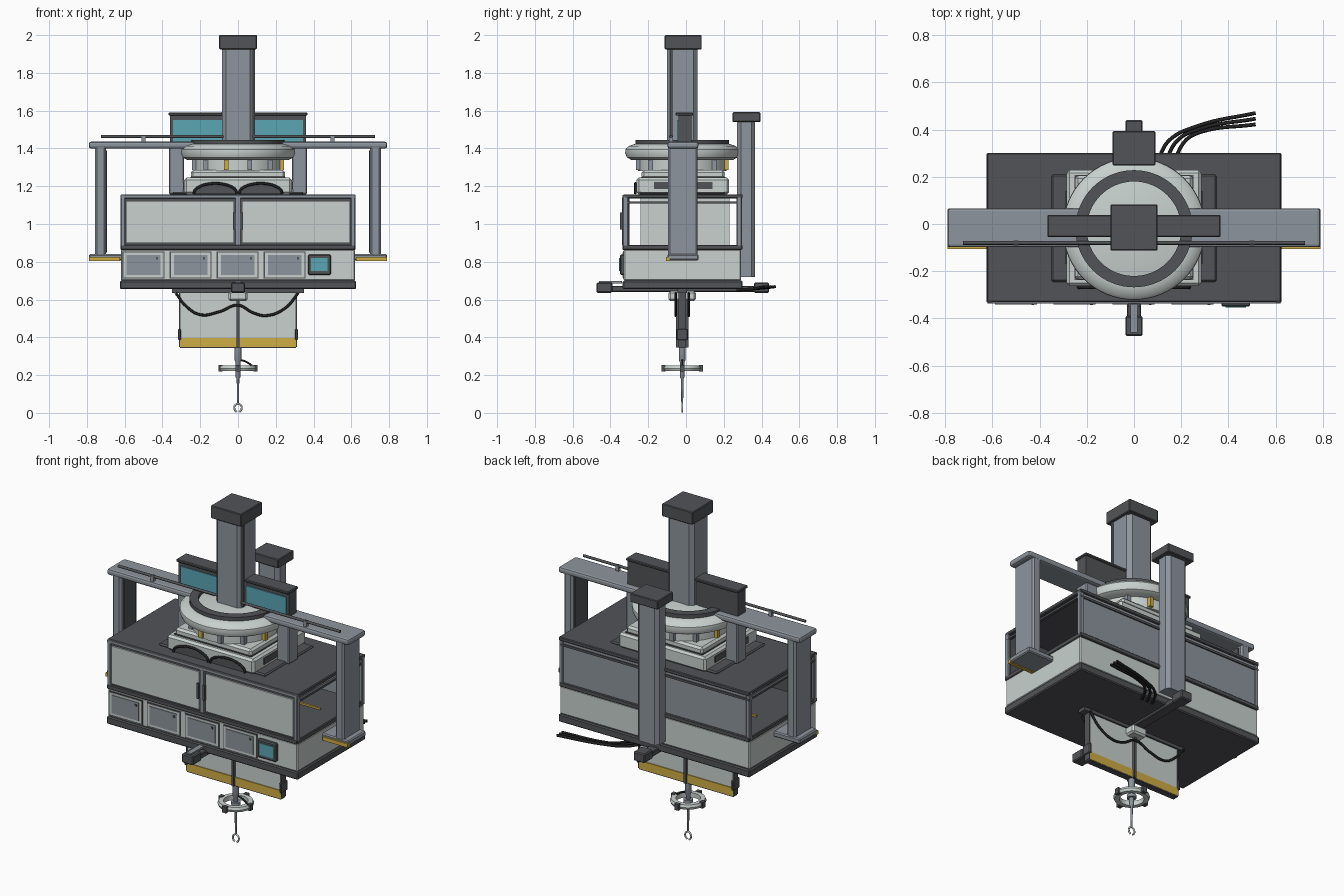
import bpy, bmesh, math
from mathutils import Vector

cube = bpy.data.objects.get("Cube")
if cube:
    bpy.data.objects.remove(cube, do_unlink=True)


def material(name, r, g, b):
    m = bpy.data.materials.new(name)
    m.use_nodes = True
    m.diffuse_color = (r, g, b, 1)
    m.node_tree.nodes["Principled BSDF"].inputs["Base Color"].default_value = (r, g, b, 1)
    return m


LIGHT = material("light grey paint", .58, .64, .62)
STEEL = material("blue grey steel", .27, .30, .34)
DARK = material("dark grey", .085, .088, .095)
BLACK = material("black rubber", .015, .015, .016)
TEAL = material("teal screen", .10, .38, .46)
YELLOW = material("safety yellow", .62, .42, .06)


def finish(name, bm, mat, smooth=False):
    bmesh.ops.recalc_face_normals(bm, faces=bm.faces)
    mesh = bpy.data.meshes.new(name)
    bm.to_mesh(mesh)
    bm.free()
    ob = bpy.data.objects.new(name, mesh)
    bpy.context.collection.objects.link(ob)
    mesh.materials.append(mat)
    if smooth:
        bpy.ops.object.select_all(action='DESELECT')
        ob.select_set(True)
        bpy.context.view_layer.objects.active = ob
        bpy.ops.object.shade_smooth_by_angle(angle=math.radians(35))
    return ob


def box(name, x, y, z, mat, bevel=0, segments=1):
    """Box from its (min, max) range on each axis."""
    bm = bmesh.new()
    bmesh.ops.create_cube(bm, size=1)
    for v in bm.verts:
        v.co = [r[0] if c < 0 else r[1] for c, r in zip(v.co, (x, y, z))]
    ob = finish(name, bm, mat)
    if bevel:
        mod = ob.modifiers.new("edges", 'BEVEL')
        mod.width, mod.segments = bevel, segments
    return ob


def post(name, x, y, z, mat, chamfer):
    """Box with chamfered upright edges."""
    bm = bmesh.new()
    bmesh.ops.create_cube(bm, size=1)
    for v in bm.verts:
        v.co = [r[0] if c < 0 else r[1] for c, r in zip(v.co, (x, y, z))]
    upright = [e for e in bm.edges if abs(e.verts[0].co.z - e.verts[1].co.z) > .01]
    bmesh.ops.bevel(bm, geom=upright, offset=chamfer, segments=1, affect='EDGES')
    return finish(name, bm, mat)


def pair(make, name, x, *args):
    """Same part on the left (+x) and right (-x)."""
    make("left_" + name, x, *args)
    make("right_" + name, (-x[1], -x[0]), *args)


def lathe(name, profile, mat, y=-.02, closed=True, steps=64):
    """Spin an (r, z) profile about the upright axis."""
    bm = bmesh.new()
    vs = [bm.verts.new((r, y, z)) for r, z in profile]
    edges = [bm.edges.new(p) for p in zip(vs, vs[1:])]
    if closed:
        edges.append(bm.edges.new((vs[-1], vs[0])))
    bmesh.ops.spin(bm, geom=vs + edges, cent=(0, y, 0), axis=(0, 0, 1),
                   angle=math.tau, steps=steps, use_duplicate=False)
    bmesh.ops.remove_doubles(bm, verts=bm.verts, dist=1e-5)
    return finish(name, bm, mat, True)


def tube(name, points, radius, mat):
    cu = bpy.data.curves.new(name, 'CURVE')
    cu.dimensions = '3D'
    cu.bevel_depth, cu.bevel_resolution, cu.use_fill_caps = radius, 2, True
    sp = cu.splines.new('BEZIER')
    sp.bezier_points.add(len(points) - 1)
    for bp, p in zip(sp.bezier_points, points):
        bp.co = Vector(p)
        bp.handle_left_type = bp.handle_right_type = 'AUTO'
    cu.materials.append(mat)
    ob = bpy.data.objects.new(name, cu)
    bpy.context.collection.objects.link(ob)


# Lower cabinet with drawers and control screen
box("bottom_plate", (-.625, .625), (-.335, .30), (.655, .70), DARK, .006)
box("lower_cabinet", (-.62, .62), (-.33, .292), (.70, .865), LIGHT, .006)
for i in range(4):
    x = -.605 + i * .249
    box("drawer_seam", (x - .006, x + .216), (-.334, -.32), (.711, .854), DARK)
    box("drawer_rim", (x, x + .21), (-.336, -.32), (.717, .848), LIGHT)
    box("drawer_panel", (x + .016, x + .194), (-.34, -.32), (.73, .836), STEEL)
    box("drawer_latch", (x + .17, x + .182), (-.344, -.33), (.812, .824), DARK)
box("control_frame", (.37, .492), (-.35, -.32), (.73, .838), DARK, .006)
box("control_screen", (.387, .475), (-.354, -.345), (.75, .82), TEAL)

# Upper cabinet, open at both ends
box("cabinet_sill", (-.622, .622), (-.336, .298), (.863, .89), DARK, .004)
box("cabinet_roof", (-.622, .622), (-.33, .30), (1.135, 1.157), DARK, .004)
box("back_panel", (-.615, .615), (.275, .29), (.885, 1.14), STEEL)
box("back_rail", (-.62, .62), (.28, .297), (1.105, 1.118), DARK)
box("front_wall", (-.61, .61), (-.325, -.30), (.885, 1.14), DARK)
for y in ((-.335, -.305), (.268, .296)):
    pair(box, "corner_post", (.598, .622), y, (.87, 1.155), STEEL, .004)
pair(box, "side_rail", (.605, .622), (-.32, .28), (1.108, 1.12), DARK)
box("front_top_rail", (-.62, .62), (-.337, -.32), (1.138, 1.153), STEEL)
box("front_divider", (-.012, .012), (-.338, -.31), (.89, 1.14), STEEL)
pair(box, "door", (.022, .594), (-.334, -.32), (.9, 1.122), LIGHT)
pair(box, "door_handle", (.014, .026), (-.35, -.33), (.97, 1.06), DARK)
box("inner_housing", (-.28, .28), (-.24, .23), (.88, 1.14), LIGHT)
pair(box, "inner_stripe", (.32, .5), (.05, .062), (.89, .9), YELLOW)

# Turntable pedestal
box("pedestal_plate", (-.35, .35), (-.245, .21), (1.155, 1.17), DARK, .01)
box("pedestal", (-.285, .285), (-.262, .228), (1.157, 1.245), LIGHT, .012)
box("pedestal_top", (-.25, .25), (-.235, .205), (1.24, 1.285), LIGHT, .012)
pair(box, "pedestal_vent", (.28, .29), (-.17, .14), (1.185, 1.222), DARK)
box("pedestal_seam", (-.252, .252), (-.238, .208), (1.243, 1.25), DARK)
for side in (-1, 1):
    arc = [(side * .12 + .115 * math.cos(a), -.268, 1.16 + .055 * math.sin(a))
           for a in (math.pi * k / 8 for k in range(9))]
    tube("pedestal_arch_seal", arc, .007, BLACK)
    bm = bmesh.new()
    bm.faces.new([bm.verts.new((x, -.266, z)) for x, _, z in arc])
    finish("pedestal_arch", bm, DARK)
lathe("turntable_drum", [(0, 1.28), (.235, 1.28), (.235, 1.35), (0, 1.35)], LIGHT, closed=False)
for k in range(12):
    a = math.tau * (k + .5) / 12
    c = (.24 * math.cos(a), -.02 + .24 * math.sin(a))
    box("drum_pin", (c[0] - .012, c[0] + .012), (c[1] - .012, c[1] + .012), (1.285, 1.34),
        YELLOW if k % 3 == 2 else STEEL)
lathe("turntable", [(0, 1.34), (.27, 1.34), (.293, 1.352), (.302, 1.375), (.30, 1.395),
                    (.285, 1.412), (.25, 1.424), (0, 1.438)], LIGHT, closed=False)
lathe("turntable_ring", [(.2, 1.41), (.248, 1.41), (.248, 1.446), (.2, 1.446)], DARK)

# Gantry over the turntable
pair(box, "gantry_beam", (.2, .79), (-.098, .066), (1.4, 1.436), STEEL, .012, 2)
pair(post, "gantry_leg", (.70, .757), (-.095, .062), (.83, 1.41), STEEL, .01)
pair(box, "leg_inner_strip", (.693, .702), (-.07, .04), (.85, 1.39), DARK)
pair(box, "gantry_foot", (.61, .79), (-.098, .066), (.808, .84), STEEL, .006)
pair(box, "foot_warning_strip", (.625, .79), (-.106, -.085), (.804, .826), YELLOW)
tube("gantry_rod", [(-.725, -.08, 1.463), (.725, -.08, 1.463)], .008, DARK)
for x in (-.5, .5):
    box("rod_bracket", (x - .01, x + .01), (-.09, -.07), (1.43, 1.468), STEEL)
pair(box, "beam_support", (.285, .365), (-.045, .04), (1.157, 1.41), STEEL, .006)

# Display board
box("display_board", (-.36, .36), (-.04, .03), (1.43, 1.578), DARK)
box("display_cap", (-.367, .367), (-.055, .038), (1.574, 1.59), DARK, .004)
pair(box, "display_screen", (.08, .345), (-.046, -.038), (1.436, 1.55), TEAL)

# Central mast and rear column
post("mast", (-.085, .085), (-.1, .062), (1.43, 1.93), STEEL, .022)
box("mast_cap", (-.1, .1), (-.113, .083), (1.925, 2), DARK, .004)
box("mast_cable_strip", (.08, .091), (-.085, -.068), (1.44, 1.925), DARK)
post("rear_column", (-.07, .07), (.27, .366), (.72, 1.55), STEEL, .02)
box("rear_column_cap", (-.09, .09), (.247, .394), (1.54, 1.592), DARK, .004)

# Rail under the cabinet
box("under_rail", (-.03, .03), (-.46, .43), (.64, .672), DARK, .004)
box("rail_front_end", (-.037, .037), (-.474, -.39), (.636, .69), DARK, .006)
box("rail_back_end", (-.037, .037), (.36, .44), (.636, .69), DARK, .006)
box("rail_top_slot", (-.015, .015), (-.46, -.34), (.685, .697), STEEL)
box("rail_carriage", (-.05, .05), (-.092, .052), (.592, .645), LIGHT, .01)

# Hanging shield
box("shield_bar", (-.35, .35), (-.045, .005), (.636, .658), DARK)
box("shield", (-.308, .308), (-.035, -.005), (.39, .645), LIGHT)
box("shield_edge", (-.308, .308), (-.04, 0), (.348, .396), YELLOW)
box("shield_edge_foot", (-.308, .308), (-.038, -.002), (.343, .35), DARK)
pair(box, "shield_bumper", (.303, .318), (-.05, .01), (.385, .445), DARK, .004)
pair(box, "shield_side", (.304, .312), (-.04, 0), (.35, .64), DARK)
box("shield_spine", (-.007, .007), (-.052, .012), (.345, .6), DARK)
for y in (-.055, .015):
    tube("sagging_cable", [(-.33, y, .635), (-.28, y, .57), (-.2, y, .52), (-.1, y, .535),
                           (0, y, .57), (.08, y, .53), (.15, y, .515), (.25, y, .555),
                           (.32, y, .635)], .007, BLACK)

# Lifting ring and gripper
lathe("tool_shaft", [(0, .36), (.018, .36), (.018, .28), (.013, .27), (.013, .19), (.007, .18),
                     (.005, .05), (0, .05)], STEEL, closed=False, steps=16)
lathe("tool_ring", [(.066, .222), (.092, .222), (.098, .236), (.092, .25), (.066, .25)], LIGHT, steps=40)
pair(box, "ring_clamp", (.082, .104), (-.033, -.007), (.218, .254), DARK)
for y in (-.12, .08):
    box("ring_clamp", (-.013, .013), (y - .011, y + .011), (.218, .254), DARK)
tube("ring_hose", [(.012, -.02, .28), (.04, -.02, .272), (.075, -.02, .25)], .005, BLACK)
lathe("tool_hub", [(0, .228), (.026, .228), (.026, .245), (0, .245)], STEEL, closed=False, steps=20)
for s in (-1, 1):
    tube("gripper_finger", [(0, -.02, .052), (s * .018, -.02, .036), (s * .017, -.02, .016),
                            (s * .007, -.02, .005)], .005, LIGHT)

# Power cables trailing from the back
for k in range(3):
    tube("power_cable", [(.1 + k * .035, .27, .65), (.15 + k * .035, .355, .657),
                         (.27, .415 - k * .015, .662), (.515, .47 - k * .024, .668)], .008, BLACK)
